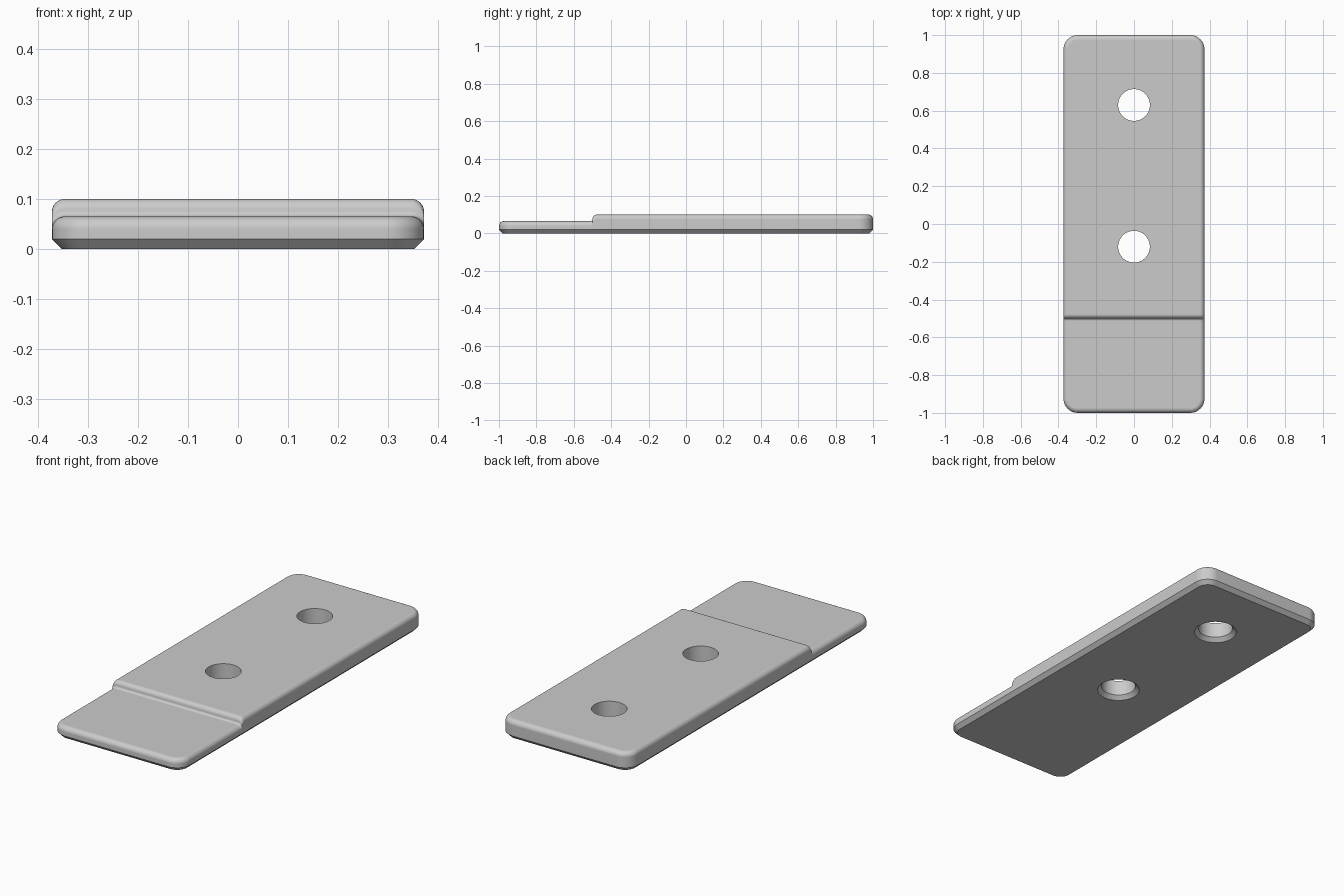
import bpy, bmesh
from math import sin, cos, pi, radians

cube = bpy.data.objects.get("Cube")
if cube:
    bpy.data.objects.remove(cube, do_unlink=True)

HALF_W, HALF_L, CORNER = 0.373, 1.0, 0.075
LOW, HIGH, STEP_Y = 0.065, 0.1, -0.5
CHAMFER, FILLET = 0.02, 0.025
CONVEX, CONCAVE = 0.0225, 0.0125
HOLE_R, HOLES = 0.084, (0.63, -0.12)
SEG = 8

metal = bpy.data.materials.new("plain grey")
metal.use_nodes = True
grey = (0.6, 0.6, 0.6, 1)
metal.diffuse_color = grey
metal.node_tree.nodes["Principled BSDF"].inputs["Base Color"].default_value = grey


def loft(name, rings):
    """Closed solid through a stack of equal rings, open at the top ring."""
    bm = bmesh.new()
    loops = [[bm.verts.new(p) for p in ring] for ring in rings]
    for a, b in zip(loops, loops[1:]):
        n = len(a)
        for i in range(n):
            j = (i + 1) % n
            bm.faces.new((a[i], a[j], b[j], b[i]))
    bm.faces.new(loops[0][::-1])
    return bm, loops[-1]


def finish(name, bm):
    bmesh.ops.recalc_face_normals(bm, faces=bm.faces)
    mesh = bpy.data.meshes.new(name)
    bm.to_mesh(mesh)
    bm.free()
    obj = bpy.data.objects.new(name, mesh)
    bpy.context.collection.objects.link(obj)
    mesh.materials.append(metal)
    return obj


# Step profile: a concave fillet rising into a convex one
quarter = [i * pi / 2 / SEG for i in range(SEG + 1)]
step = [(STEP_Y - CONCAVE * (1 - sin(a)), LOW + CONCAVE * (1 - cos(a))) for a in quarter]
step += [(STEP_Y + CONVEX * (1 - cos(a)), HIGH - CONVEX * (1 - sin(a))) for a in quarter[1:]]


def outline(inset):
    """Rounded rectangle as (x, y, top height), right half then left half."""
    r, cx, cy = CORNER - inset, HALF_W - CORNER, HALF_L - CORNER
    half = [(cx + r * sin(a), -cy - r * cos(a), LOW) for a in quarter]
    half += [(HALF_W - inset, y, z) for y, z in step]
    half += [(cx + r * cos(a), cy + r * sin(a), HIGH) for a in quarter]
    return half + [(-x, y, z) for x, y, z in reversed(half)]


# Plate: chamfered underside, straight wall, filleted stepped top
rings = [[(x, y, 0) for x, y, z in outline(CHAMFER)],
         [(x, y, CHAMFER) for x, y, z in outline(0)]]
for a in quarter:
    drop = FILLET * (1 - sin(a))
    rings.append([(x, y, z - drop) for x, y, z in outline(FILLET * (1 - cos(a)))])
bm, top = loft("plate", rings)
n = len(top)
for i in range(n // 2 - 1):
    bm.faces.new((top[i], top[i + 1], top[n - 2 - i], top[n - 1 - i]))
plate = finish("plate", bm)

# Two through holes, countersunk from below
bpy.context.view_layer.objects.active = plate
plate.select_set(True)
for y in HOLES:
    profile = [(HOLE_R + CHAMFER + 0.01, -0.01), (HOLE_R, CHAMFER), (HOLE_R, 0.2)]
    angles = [2 * pi * i / 64 for i in range(64)]
    bm, top = loft("hole_cutter", [[(r * cos(a), y + r * sin(a), z) for a in angles]
                                   for r, z in profile])
    bm.faces.new(top)
    cutter = finish("hole_cutter", bm)
    cutter.hide_render = True
    cut = plate.modifiers.new("hole", 'BOOLEAN')
    cut.operation, cut.solver, cut.object = 'DIFFERENCE', 'EXACT', cutter
    bpy.ops.object.modifier_apply(modifier=cut.name)
    bpy.data.objects.remove(cutter, do_unlink=True)

# Smooth fillets with flat large faces
bpy.ops.object.shade_smooth_by_angle(angle=radians(30))
weighted = plate.modifiers.new("flat_faces", 'WEIGHTED_NORMAL')
weighted.keep_sharp = True
